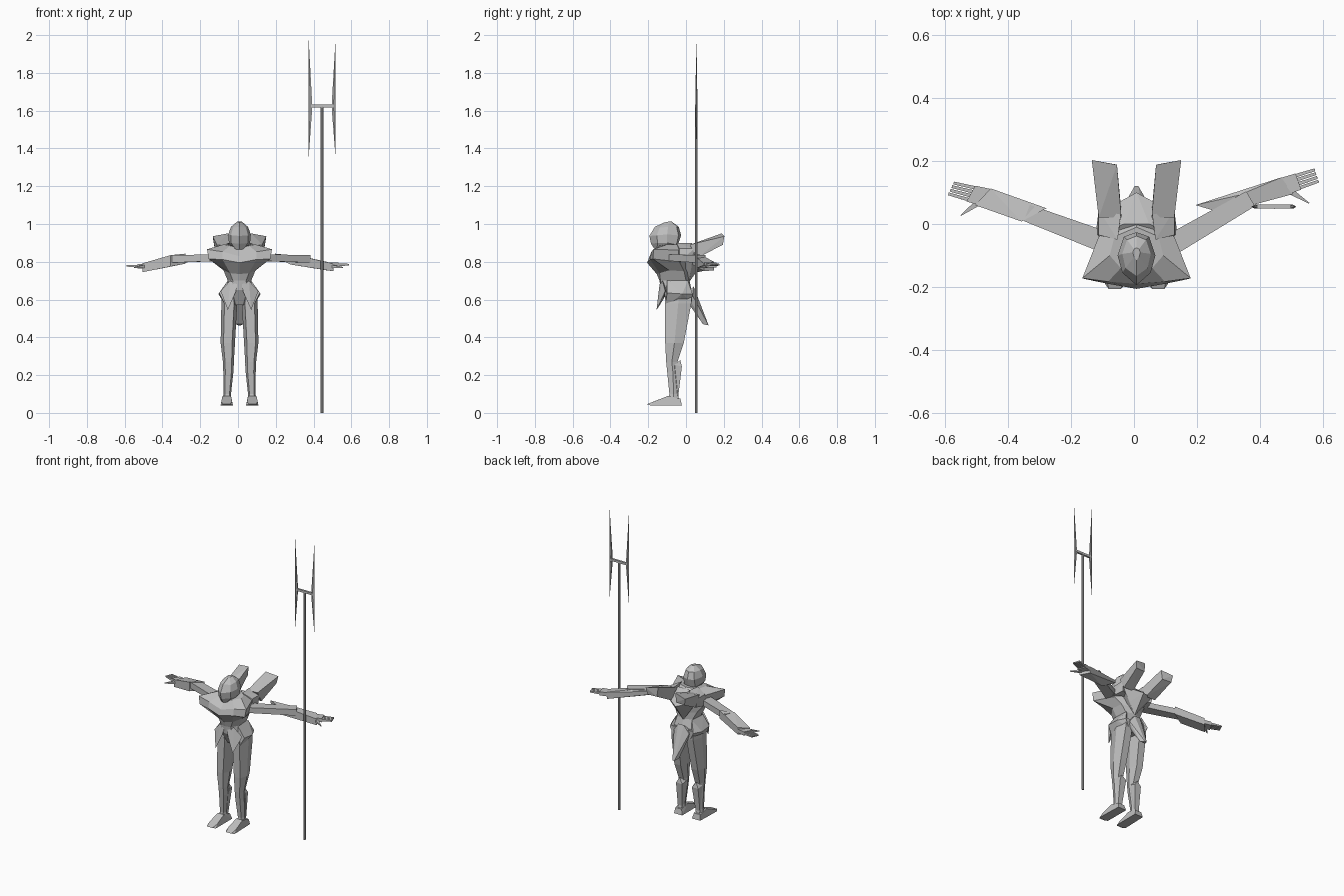
import bpy, bmesh, math
from mathutils import Vector

CX = 0.008  # mirror line of the body

mat = bpy.data.materials.new("light grey")
mat.diffuse_color = (0.52, 0.52, 0.52, 1)


def finish(name, bm):
    bmesh.ops.recalc_face_normals(bm, faces=bm.faces)
    me = bpy.data.meshes.new(name)
    bm.to_mesh(me)
    bm.free()
    me.materials.append(mat)
    ob = bpy.data.objects.new(name, me)
    bpy.context.collection.objects.link(ob)
    return ob


def loft(name, rings):
    bm = bmesh.new()
    loops = [[bm.verts.new(p) for p in r] for r in rings]
    n = len(loops[0])
    for a, b in zip(loops, loops[1:]):
        for i in range(n):
            j = (i + 1) % n
            bm.faces.new((a[i], a[j], b[j], b[i]))
    bm.faces.new(loops[0])
    bm.faces.new(loops[-1])
    return finish(name, bm)


def hull(name, pts):
    bm = bmesh.new()
    for p in pts:
        bm.verts.new(p)
    r = bmesh.ops.convex_hull(bm, input=bm.verts)
    junk = [e for e in set(r["geom_interior"] + r["geom_unused"]) if isinstance(e, bmesh.types.BMVert)]
    bmesh.ops.delete(bm, geom=junk, context="VERTS")
    bmesh.ops.dissolve_limit(bm, angle_limit=0.03, verts=bm.verts, edges=bm.edges)
    return finish(name, bm)


def sym(half):
    """Closed body ring from half a ring, front centre to back centre."""
    right = [(CX + x, y, z) for x, y, z in half]
    left = [(CX - x, y, z) for x, y, z in half[1:-1]]
    return right + left[::-1]


def both(pts):
    return [(CX + s * x, y, z) for x, y, z in pts for s in (1, -1)]


def side(s, pts):
    return [(CX + s * x, y, z) for x, y, z in pts]


def beam(name, a, b, wa, wb, ha, hb):
    """Tapered bar, width across in plan and height in z."""
    a, b = Vector(a), Vector(b)
    u = (b - a).cross(Vector((0, 0, 1))).normalized()
    v = u.cross(b - a).normalized()
    return hull(name, [p + u * w * i + v * h * j for p, w, h in ((a, wa, ha), (b, wb, hb))
                       for i in (-.5, .5) for j in (-.5, .5)])


# torso: collar, broad chest plate, waist, pelvis
loft("torso", [
    sym([(0, -.15, .872), (.05, -.14, .885), (.085, -.10, .892), (.07, -.04, .89), (0, -.01, .895)]),
    sym([(0, -.19, .83), (.09, -.183, .853), (.172, -.172, .866), (.12, -.04, .862), (0, .03, .865)]),
    sym([(0, -.206, .795), (.09, -.19, .812), (.163, -.175, .815), (.115, -.035, .80), (0, .04, .79)]),
    sym([(0, -.155, .735), (.05, -.14, .74), (.085, -.09, .755), (.08, -.01, .75), (0, .02, .74)]),
    sym([(0, -.14, .70), (.035, -.135, .70), (.062, -.08, .70), (.055, .0, .70), (0, .018, .70)]),
    sym([(0, -.135, .65), (.04, -.13, .65), (.085, -.07, .65), (.075, .02, .65), (0, .03, .65)]),
    sym([(0, -.09, .57), (.02, -.09, .57), (.045, -.05, .57), (.03, .01, .57), (0, .02, .57)]),
])

# upper back and tail plate
hull("back_hump", both([(0, .10, .81), (.05, .05, .83), (.04, 0, .89), (.11, -.03, .87),
                        (.11, .04, .84), (.05, .03, .76), (0, .015, .69)]))
hull("tail_plate", both([(.006, .12, .463), (.055, .035, .62), (.02, .04, .67),
                         (.055, .005, .63), (.03, .02, .57), (.02, .09, .47)]))

# head with a ridged face
loft("head", [
    sym([(0, -.165, .865), (.02, -.155, .865), (.03, -.11, .865), (.02, -.07, .865), (0, -.06, .865)]),
    sym([(0, -.185, .895), (.045, -.15, .90), (.056, -.10, .90), (.04, -.05, .89), (0, -.042, .89)]),
    sym([(0, -.194, .937), (.045, -.155, .94), (.06, -.10, .945), (.04, -.04, .94), (0, -.026, .94)]),
    sym([(0, -.165, .985), (.035, -.14, .98), (.045, -.095, .985), (.03, -.05, .985), (0, -.038, .985)]),
    sym([(0, -.115, 1.008), (.008, -.105, 1.01), (.012, -.09, 1.013), (.008, -.08, 1.012), (0, -.075, 1.012)]),
])


def leg_ring(s, z, xi, xo, yf, yb):
    m, w, ym = (xi + xo) / 2, (xo - xi) * .3, (yf + yb) / 2
    return side(s, [(m - w, yf, z), (m + w, yf, z), (xo, ym, z), (m + w, yb, z), (m - w, yb, z), (xi, ym, z)])


for s, tag in ((1, "right"), (-1, "left")):
    # thigh and shin
    loft("leg_" + tag, [leg_ring(s, *r) for r in (
        (.64, .02, .09, -.11, .03), (.58, .012, .096, -.11, .028), (.37, .024, .1, -.11, -.012),
        (.27, .03, .088, -.105, -.045), (.22, .032, .086, -.1, -.04),
        (.1, .045, .085, -.088, -.042), (.06, .042, .09, -.095, -.035))])
    # calf guard
    hull("calf_" + tag, side(s, [(.03, -.06, .255), (.085, -.06, .255), (.035, -.022, .245), (.08, -.022, .245),
                                 (.06, -.03, .28), (.05, -.042, .08), (.08, -.042, .08), (.05, -.07, .1)]))
    # foot
    hull("foot_" + tag, side(s, [(.035, -.022, .04), (.095, -.022, .04), (.036, -.19, .04), (.1, -.19, .04),
                                 (.05, -.207, .046), (.088, -.207, .046), (.04, -.17, .06), (.096, -.17, .06),
                                 (.045, -.095, .09), (.09, -.095, .09), (.045, -.03, .075), (.09, -.03, .075)]))
    # front skirt plate and hip guard
    hull("skirt_" + tag, side(s, [(.012, -.14, .68), (.05, -.125, .70), (.10, -.11, .645), (.02, -.145, .64),
                                  (.062, -.156, .545), (.075, -.12, .60), (.03, -.10, .66)]))
    hull("hip_" + tag, side(s, [(.062, -.10, .70), (.058, .01, .70), (.108, -.10, .635), (.112, -.02, .63),
                                (.085, .035, .63), (.07, -.11, .56), (.09, -.03, .60), (.06, .03, .585),
                                (.04, -.05, .66)]))
    # shoulder cap behind the chest plate
    hull("shoulder_" + tag, side(s, [(.12, -.035, .87), (.13, -.035, .80), (.12, .045, .87), (.11, .04, .81),
                                     (.05, .03, .90), (.06, -.05, .90), (.05, .02, .80)]))
    # angled back thruster
    hull("thruster_" + tag, side(s, [(.048, .02, .89), (.12, .02, .89), (.05, .06, .82), (.12, .06, .82),
                                     (.062, .188, .95), (.142, .203, .935),
                                     (.07, .19, .89), (.135, .195, .89)]))

# arms: plan corners of each gauntlet with top and bottom heights, the arms differ slightly
arms = {
    "left": dict(a=(-.10, -.055, .822), b=(-.34, .035, .815),
                 g=[(-.278, .05, .843, .79), (-.357, .008, .835, .775), (-.505, .06, .792, .745),
                    (-.455, .113, .80, .755)],
                 knuckle=((-.45, .11), (-.5, .062)), tip=((-.57, .136), (-.592, .09)),
                 thumb=((-.495, .068, .775), (-.55, .027, .77)), z=.777),
    "right": dict(a=(.12, -.065, .822), b=(.37, .08, .815),
                  g=[(.195, .06, .843, .825), (.28, .035, .83, .785), (.375, .06, .82, .775),
                     (.505, .095, .79, .75), (.468, .148, .80, .755), (.335, .092, .83, .785)],
                  knuckle=((.465, .146), (.5, .098)), tip=((.572, .178), (.588, .13)),
                  thumb=((.495, .105, .775), (.556, .066, .77)), z=.783),
}
for tag, d in arms.items():
    beam("upper_arm_" + tag, d["a"], d["b"], .068, .055, .035, .04)
    hull("gauntlet_" + tag, [(x, y, z) for x, y, t, b in d["g"] for z in (t, b)])
    (k0, k1), (t0, t1) = [[Vector(p) for p in d[k]] for k in ("knuckle", "tip")]
    # palm
    m0, m1 = k0.lerp(t0, .45), k1.lerp(t1, .35)
    hull("palm_" + tag, [(p.x, p.y, d["z"] + h) for p in (k0, k1, m0, m1) for h in (-.012, .012)])
    # four fingers
    for i in range(4):
        f = (i + .5) / 4
        p, q = k0.lerp(k1, f), t0.lerp(t1, f)
        p = p.lerp(q, .3)
        beam("finger_%s_%d" % (tag, i), (p.x, p.y, d["z"]), (q.x, q.y, d["z"] + .002), .011, .009, .014, .009)
    beam("thumb_" + tag, *d["thumb"], .02, .003, .018, .005)

# staff with a cross bar and two double-ended blades
SX, SY = .445, .055
loft("staff", [[(SX + .007 * math.cos(a * math.pi / 4), SY + .007 * math.sin(a * math.pi / 4), z)
                for a in range(8)] for z in (0, 1.625)])
beam("cross_bar", (.385, SY, 1.625), (.505, SY, 1.625), .013, .013, .014, .014)
for tag, tx, mx, lo, hi in (("left", .373, .392, 1.335, 2.0), ("right", .515, .497, 1.37, 1.955)):
    hull("blade_" + tag, [(tx, SY, lo), (tx, SY, hi), (mx, SY - .005, 1.60), (mx, SY + .005, 1.60),
                          (mx, SY - .005, 1.65), (mx, SY + .005, 1.65),
                          ((tx + mx) / 2, SY - .006, 1.625), ((tx + mx) / 2, SY + .006, 1.625),
                          (tx * .8 + mx * .2, SY, 1.625)])
